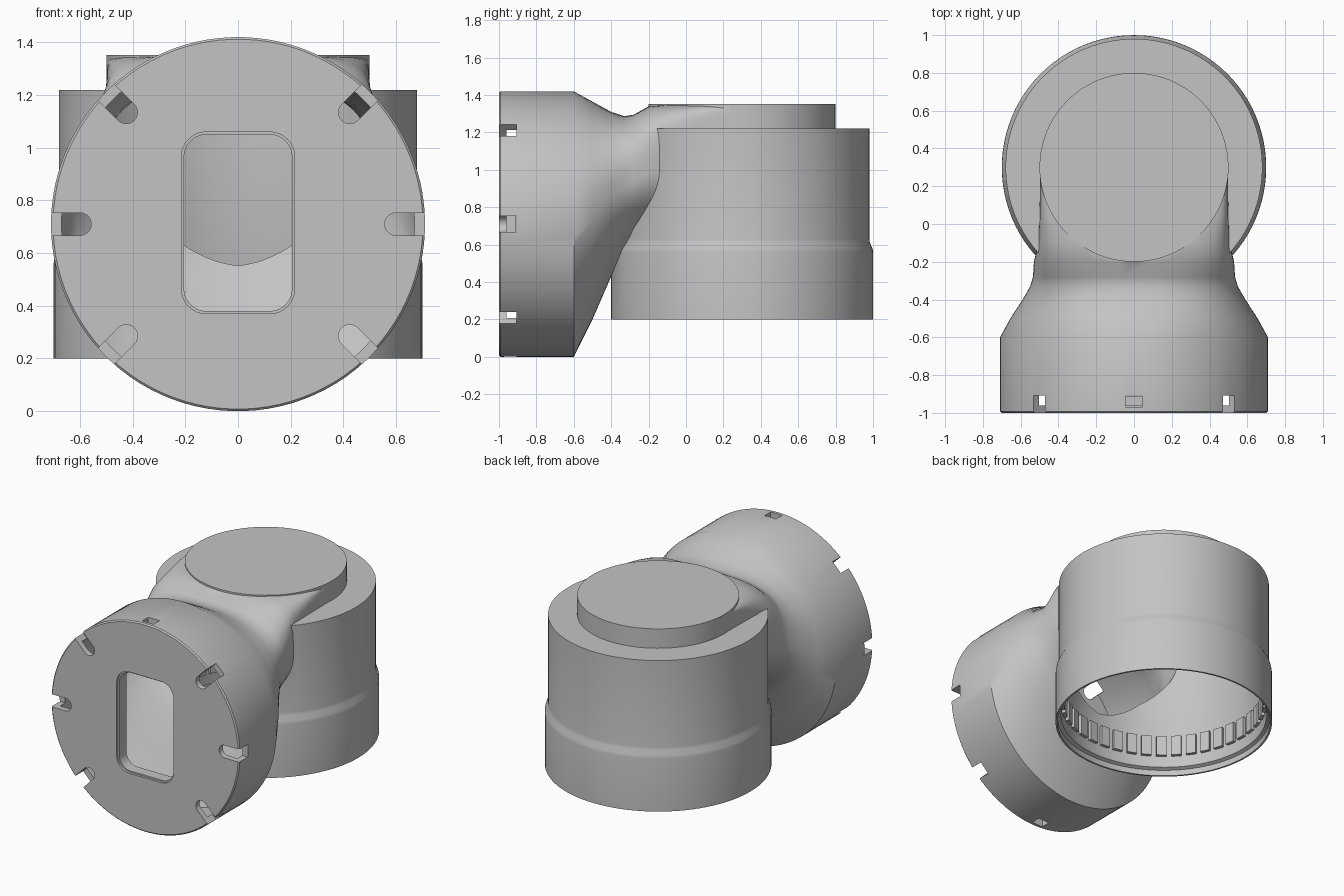
import bpy, bmesh
from math import sin, cos, pi, radians
from mathutils import Matrix

if "Cube" in bpy.data.objects:
    bpy.data.objects.remove(bpy.data.objects["Cube"], do_unlink=True)

grey = bpy.data.materials.new("matte_grey")
grey.use_nodes = True
colour = (0.55, 0.55, 0.55, 1)
grey.diffuse_color = colour
grey.node_tree.nodes["Principled BSDF"].inputs["Base Color"].default_value = colour

N = 96           # points around each section
AXIS_Y = 0.3     # centre of the upright barrel
AXIS_Z = 0.71    # centre of the round front flange
WALL = 0.04


def finish(name, bm):
    bmesh.ops.recalc_face_normals(bm, faces=bm.faces)
    mesh = bpy.data.meshes.new(name)
    bm.to_mesh(mesh)
    bm.free()
    mesh.materials.append(grey)
    ob = bpy.data.objects.new(name, mesh)
    bpy.context.collection.objects.link(ob)
    return ob


def skin(name, rings, turn=None):
    """Closed solid through a list of equal-length rings."""
    bm = bmesh.new()
    loops = [[bm.verts.new(p) for p in ring] for ring in rings]
    for a, b in zip(loops, loops[1:]):
        for i in range(len(a)):
            j = (i + 1) % len(a)
            bm.faces.new((a[i], a[j], b[j], b[i]))
    bm.faces.new(loops[0])
    bm.faces.new(loops[-1])
    if turn:
        bm.transform(turn)
    return finish(name, bm)


def barrel(name, profile):
    """Upright turned solid from (radius, height) pairs."""
    return skin(name, [[(r * cos(2 * pi * i / N), AXIS_Y + r * sin(2 * pi * i / N), z)
                        for i in range(N)] for r, z in profile])


def section(y, half, top, bottom, power, inset):
    """Oval ring whose upper half grows squarer with power."""
    half, top, bottom = half - inset, top - inset, bottom + inset
    mid = (top + bottom) / 2
    ring = []
    for i in range(N):
        a = 2 * pi * (i + 0.5) / N
        c, s = cos(a), sin(a)
        e = 2 / power if s > 0 else 1
        x = half * abs(c) ** e * (1 if c > 0 else -1)
        z = mid + (top - mid) * abs(s) ** e * (1 if s > 0 else -1)
        ring.append((x, y, z))
    return ring


def prism(name, outline, y0, y1, turn=None):
    """Extrude an (x, z) outline along y."""
    return skin(name, [[(x, y, z) for x, z in outline] for y in (y0, y1)], turn)


def rounded_rect(grow):
    w, h, r, zc = 0.205 + grow, 0.335 + grow, 0.085 + grow, 0.715
    pts = []
    for q, (sx, sz) in enumerate(((1, 1), (-1, 1), (-1, -1), (1, -1))):
        for k in range(9):
            a = radians(90 * q + 90 * k / 8)
            pts.append((sx * (w - r) + r * cos(a), zc + sz * (h - r) + r * sin(a)))
    return pts


def combine(target, tool, operation):
    mod = target.modifiers.new(operation, 'BOOLEAN')
    mod.operation = operation
    mod.solver = 'EXACT'
    mod.object = tool
    bpy.context.view_layer.objects.active = target
    bpy.ops.object.modifier_apply(modifier=mod.name)
    bpy.data.objects.remove(tool, do_unlink=True)


# Flange and neck: y, half width, top, bottom, squareness
neck = [
    (-0.6, 0.71, 1.42, 0, 2),
    (-0.5, 0.655, 1.365, 0.2, 2.1),
    (-0.4, 0.59, 1.31, 0.43, 2.4),
    (-0.33, 0.55, 1.287, 0.54, 2.8),
    (-0.28, 0.535, 1.295, 0.6, 3.2),
    (-0.2, 0.53, 1.34, 0.64, 4),
    (-0.1, 0.507, 1.348, 0.66, 6),
    (0.05, 0.5, 1.348, 0.66, 12),
    (0.25, 0.497, 1.348, 0.66, 30),
]
outer = [(-1, 0.702, 1.412, 0.008, 2), (-0.992, 0.71, 1.42, 0, 2)] + neck
inner = [(-0.96, 0.71, 1.42, 0, 2)] + neck[:-1] + [(0.21, 0.497, 1.348, 0.66, 30)]

# Outer skin
body = barrel("elbow_housing", [(0.7, 0.2), (0.7, 0.56), (0.697, 0.58),
                                (0.683, 0.61), (0.68, 0.63), (0.68, 1.22)])
combine(body, skin("neck", [section(*s, 0) for s in outer]), 'UNION')
combine(body, barrel("raised_cap", [(0.5, 1.1), (0.5, 1.352)]), 'UNION')

# Hollow inside, made as one cavity
cavity = barrel("cavity", [(0.688, 0.1), (0.688, 0.24), (0.665, 0.25), (0.665, 0.5),
                           (0.645, 0.56), (0.645, 1.18)])
combine(cavity, skin("neck_cavity", [section(*s, WALL) for s in inner]), 'UNION')
combine(cavity, barrel("cap_cavity", [(0.462, 1.05), (0.462, 1.312)]), 'UNION')
combine(body, cavity, 'DIFFERENCE')

# Framed window in the front plate
combine(body, prism("window_frame", rounded_rect(0.028), -0.97, -0.91), 'UNION')
combine(body, prism("window_lip", rounded_rect(0.01), -1.1, -0.985), 'DIFFERENCE')
combine(body, prism("window_hole", rounded_rect(0), -1.1, -0.8), 'DIFFERENCE')

# Slots around the flange; those at top and bottom do not reach the front
R = 0.043
slot = [(0.6 - R * sin(pi * k / 10), R * cos(pi * k / 10)) for k in range(11)]
slot += [(0.8, -R), (0.8, R)]
for step in range(8):
    turn = Matrix.Translation((0, 0, AXIS_Z)) @ Matrix.Rotation(step * pi / 4, 4, 'Y')
    closed = step in (2, 6)
    outline = [(0.62, -R), (0.8, -R), (0.8, R), (0.62, R)] if closed else slot
    combine(body, prism("slot", outline, -0.972 if closed else -1.1, -0.907, turn),
            'DIFFERENCE')

# Ring of small teeth inside the open base
bm = bmesh.new()
TEETH = 42
for i in range(TEETH):
    place = (Matrix.Translation((0, AXIS_Y, 0.4)) @ Matrix.Rotation(2 * pi * i / TEETH, 4, 'Z')
             @ Matrix.Translation((0.657, 0, 0)) @ Matrix.Diagonal((0.03, 0.065, 0.14, 1)))
    bmesh.ops.create_cube(bm, size=1, matrix=place)
teeth = finish("inner_teeth", bm)

# Smooth curves, crisp edges; the teeth stay flat
body.data.shade_smooth()
body.data.set_sharp_from_angle(angle=radians(32))
